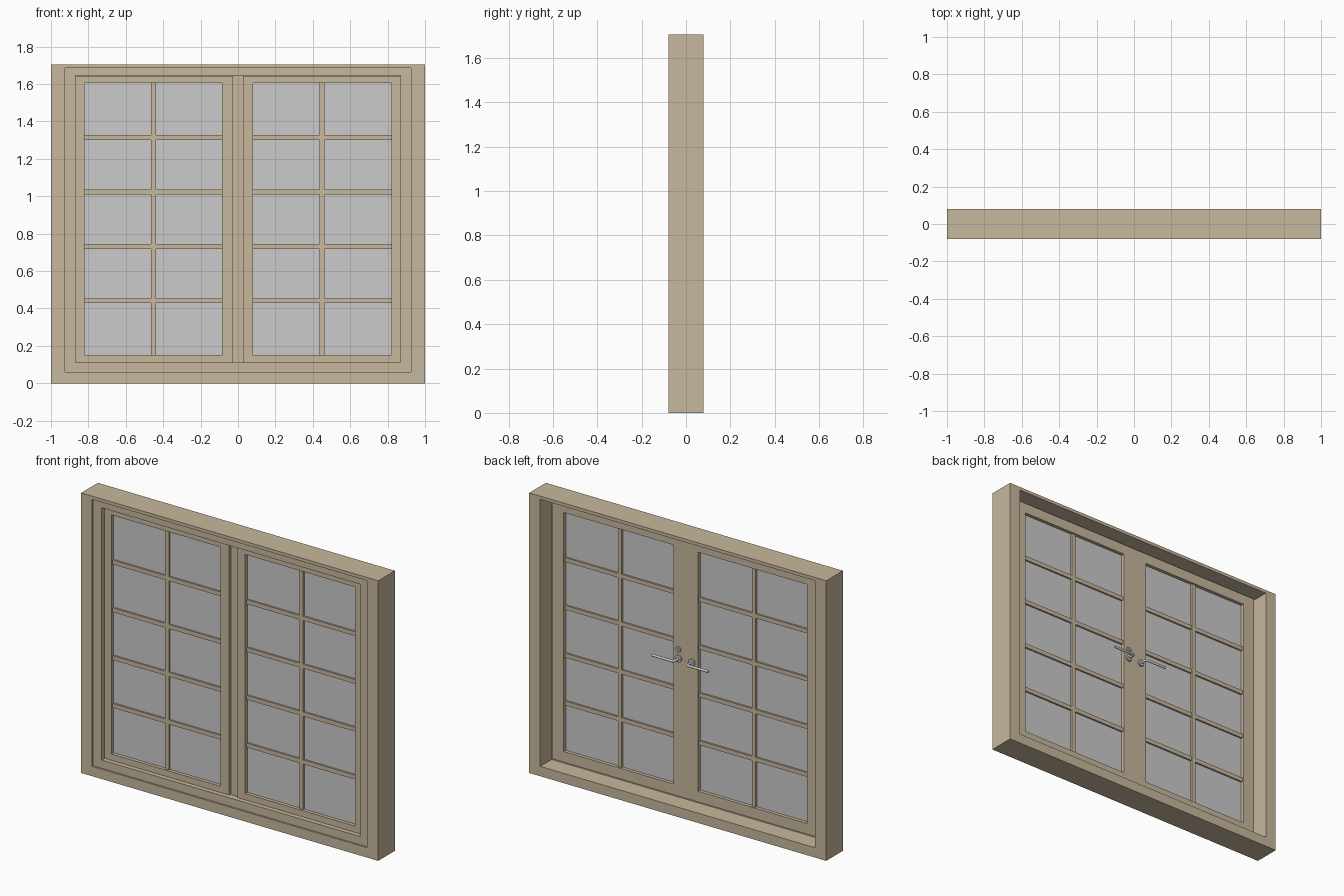
import bpy, bmesh, math
from mathutils import Matrix

if "Cube" in bpy.data.objects:
    bpy.data.objects.remove(bpy.data.objects["Cube"])


def material(name, rgb):
    m = bpy.data.materials.new(name)
    m.diffuse_color = (*rgb, 1)
    m.use_nodes = True
    m.node_tree.nodes["Principled BSDF"].inputs["Base Color"].default_value = m.diffuse_color
    return m


WOOD = material("painted_wood", (0.58, 0.48, 0.34))


def finish(name, bm, mat=None):
    bmesh.ops.recalc_face_normals(bm, faces=bm.faces)
    me = bpy.data.meshes.new(name)
    bm.to_mesh(me)
    bm.free()
    ob = bpy.data.objects.new(name, me)
    bpy.context.collection.objects.link(ob)
    if mat:
        me.materials.append(mat)
    return ob


def ring(name, rects, mat):
    """Rectangular frame: closed profile of rectangles (x0, x1, z0, z1, y)."""
    bm = bmesh.new()
    loops = [[bm.verts.new(p) for p in ((a, y, c), (b, y, c), (b, y, d), (a, y, d))]
             for a, b, c, d, y in rects]
    for i, cur in enumerate(loops):
        nxt = loops[(i + 1) % len(loops)]
        for k in range(4):
            j = (k + 1) % 4
            bm.faces.new((cur[k], cur[j], nxt[j], nxt[k]))
    return finish(name, bm, mat)


def add_box(bm, x0, x1, y0, y1, z0, z1):
    mid = Matrix.Translation(((x0 + x1) / 2, (y0 + y1) / 2, (z0 + z1) / 2))
    bmesh.ops.create_cube(bm, size=1, matrix=mid @ Matrix.Diagonal((x1 - x0, y1 - y0, z1 - z0, 1)))


def disc(name, x, z, r, y0, y1):
    bm = bmesh.new()
    turn = Matrix.Translation((x, (y0 + y1) / 2, z)) @ Matrix.Rotation(math.pi / 2, 4, 'X')
    bmesh.ops.create_cone(bm, cap_ends=True, segments=32, radius1=r, radius2=r,
                          depth=y1 - y0, matrix=turn)
    ob = finish(name, bm)
    bev = ob.modifiers.new("bevel", 'BEVEL')
    bev.width, bev.segments, bev.limit_method = 0.002, 2, 'ANGLE'
    bpy.context.view_layer.objects.active = ob
    bpy.ops.object.select_all(action='DESELECT')
    ob.select_set(True)
    bpy.ops.object.shade_smooth_by_angle()
    return ob


# Deep outer frame and the thin stop frame set just behind its front
O = (-1, 1, 0, 1.705)
I = (-0.926, 0.926, 0.06, 1.685)
S = (-0.87, 0.87, 0.11, 1.645)
ring("outer_frame", [(*O, -0.08), (*O, 0.08), (*I, 0.08), (*I, -0.08)], WOOD)
ring("stop_frame", [(*I, -0.07), (*I, -0.03), (*S, -0.03), (*S, -0.07)], WOOD)

BACK = 0.005   # rear face of the sashes
for side, s, inner in (("left", -1, 0.085), ("right", 1, 0.08)):
    def span(a, b):
        return tuple(sorted((s * a, s * b)))

    # Sash with a stepped edge that laps the stop frame
    front = (*span(0.028, 0.868), 0.112, 1.643)
    rear = (*span(0.0008, 0.90), 0.085, 1.668)
    hole = (*span(inner, 0.82), 0.15, 1.605)
    ring(side + "_sash", [(*front, -0.045), (*front, -0.029), (*rear, -0.029),
                          (*rear, BACK), (*hole, BACK), (*hole, -0.045)], WOOD)

    # Glass pane
    bm = bmesh.new()
    add_box(bm, hole[0], hole[1], -0.024, -0.016, hole[2], hole[3])
    finish(side + "_glass", bm)

    # Glazing bars: one upright, four crossbars
    bm = bmesh.new()
    mid = (hole[0] + hole[1]) / 2
    add_box(bm, mid - 0.013, mid + 0.013, -0.035, -0.005, hole[2], hole[3])
    for i in range(1, 5):
        z = hole[2] + (hole[3] - hole[2]) * i / 5
        add_box(bm, hole[0], hole[1], -0.0345, -0.0055, z - 0.013, z + 0.013)
    finish(side + "_glazing_bars", bm, WOOD)

    # Lever handle on the inside
    hx, hz = s * 0.045, 0.925
    disc(side + "_handle_rose", hx, hz, 0.021, BACK - 0.001, BACK + 0.009)
    cu = bpy.data.curves.new(side + "_lever", 'CURVE')
    cu.dimensions = '3D'
    cu.bevel_depth, cu.bevel_resolution, cu.use_fill_caps = 0.0075, 3, True
    path = [(hx, BACK, hz), (hx, 0.045, hz), (hx + s * 0.003, 0.052, hz),
            (hx + s * 0.01, 0.055, hz), (hx + s * 0.145, 0.055, hz)]
    sp = cu.splines.new('POLY')
    sp.points.add(len(path) - 1)
    for p, co in zip(sp.points, path):
        p.co = (*co, 1)
    bpy.context.collection.objects.link(bpy.data.objects.new(side + "_lever", cu))

# Lock rose above the right-hand sash handle
disc("lock_rose", 0.045, 0.98, 0.017, BACK - 0.001, BACK + 0.008)
disc("lock_cylinder", 0.045, 0.98, 0.008, BACK, BACK + 0.012)
